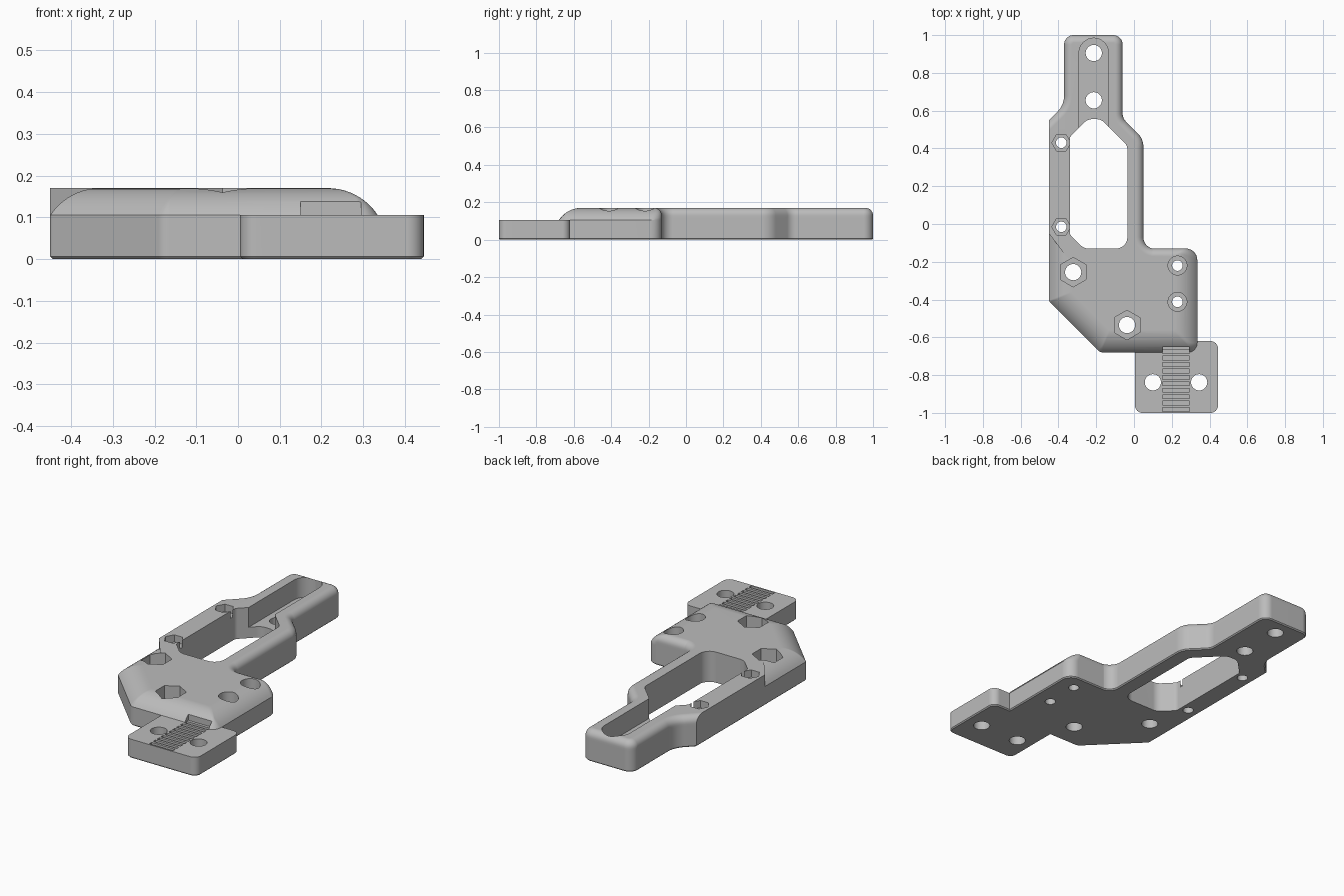
import bpy, bmesh, math
from mathutils import Vector

cube = bpy.data.objects.get("Cube")
if cube:
    bpy.data.objects.remove(cube, do_unlink=True)

TOP, TAB_TOP, CHAMFER = 0.17, 0.105, 0.006
NONE, SMALL, BIG = (0, 0), (0.04, 0.04), (0.143, 0.12)   # round-over radius, width


def inset(z, over, chamfer):
    """How far an edge is pulled in at height z."""
    if z < 0.001:
        return chamfer
    radius, width = over
    if not width:
        return 0
    d = max(0, z - TOP + radius)
    return max(0, width - math.sqrt(max(0, radius ** 2 - d * d)))


def outline(points, z, chamfer, steps=8):
    """Rounded polygon; points are (x, y, corner radius, round-over of next edge)."""
    n = len(points)
    pos = [Vector(p[:2]) for p in points]
    offs = [inset(z, p[3], chamfer) for p in points]
    dirs = [(pos[(i + 1) % n] - pos[i]).normalized() for i in range(n)]
    result = []
    for i in range(n):
        a, b = dirs[i - 1], dirs[i]
        cross = a.x * b.y - a.y * b.x
        # Corner where the two offset edges meet
        c = pos[i] + (b * offs[i - 1] - a * offs[i]) / cross * -1
        c = pos[i] + (a * -offs[i] + b * offs[i - 1]) / cross if cross else c
        r = points[i][2]
        if not r:
            result.append(c)
            continue
        mean = (offs[i - 1] + offs[i]) / 2
        r = max(r - mean, 0.012) if cross > 0 else r + mean
        turn = math.atan2(cross, a.dot(b))
        start = c - a * r * math.tan(abs(turn) / 2)
        side = math.copysign(1, turn)
        centre = start + Vector((-a.y, a.x)) * r * side
        arm = start - centre
        for k in range(steps + 1):
            t = turn * k / steps
            result.append(centre + Vector((arm.x * math.cos(t) - arm.y * math.sin(t),
                                           arm.x * math.sin(t) + arm.y * math.cos(t))))
    return result


def loft(name, points, levels, chamfer=0.0):
    """Stack the outline at each level and skin it."""
    bm = bmesh.new()
    rings = [[bm.verts.new((p.x, p.y, z)) for p in outline(points, z, chamfer)] for z in levels]
    m = len(rings[0])
    for low, high in zip(rings, rings[1:]):
        for i in range(m):
            j = (i + 1) % m
            bm.faces.new((low[i], low[j], high[j], high[i]))
    bm.faces.new(rings[0][::-1])
    bm.faces.new(rings[-1])
    bmesh.ops.recalc_face_normals(bm, faces=bm.faces)
    mesh = bpy.data.meshes.new(name)
    bm.to_mesh(mesh)
    bm.free()
    ob = bpy.data.objects.new(name, mesh)
    bpy.context.collection.objects.link(ob)
    return ob


def combine(target, other, operation):
    mod = target.modifiers.new("combine", "BOOLEAN")
    mod.solver, mod.operation, mod.object = "EXACT", operation, other
    bpy.context.view_layer.objects.active = target
    bpy.ops.object.modifier_apply(modifier=mod.name)
    bpy.data.objects.remove(other, do_unlink=True)


def plain(corners):
    return [(x, y, r, NONE) for x, y, r in corners]


def ring(x, y, radius, sides, turn=0.0):
    angles = [turn + math.tau * k / sides for k in range(sides)]
    return plain([(x + radius * math.cos(a), y + radius * math.sin(a), 0) for a in angles])


def box(x0, x1, y0, y1):
    return plain([(x0, y0, 0), (x1, y0, 0), (x1, y1, 0), (x0, y1, 0)])


# Heights of the layers, denser through the round-over
levels = [0, CHAMFER, TAB_TOP]
levels += [TOP - 0.065 * (1 - k / 10) ** 2 for k in range(1, 11)]

# Wide body with a large round-over
body = loft("mounting_plate", [
    (-0.45, 0.0, 0, BIG), (-0.45, -0.41, 0.02, BIG), (-0.18, -0.68, 0.04, BIG),
    (0.335, -0.68, 0.05, BIG), (0.335, -0.13, 0.06, SMALL), (-0.30, -0.13, 0, NONE),
], levels, CHAMFER)

# Long arm with its side rail
arm = loft("arm", [
    (-0.45, 0.55, 0, NONE), (-0.45, -0.05, 0, NONE), (-0.36, -0.17, 0, NONE),
    (-0.30, -0.22, 0, NONE), (0.2, -0.22, 0, NONE), (0.2, -0.131, 0, SMALL),
    (0.05, -0.131, 0.06, SMALL), (0.05, 0.45, 0.1, SMALL), (-0.06, 0.56, 0.06, SMALL),
    (-0.06, 1.0, 0.05, SMALL), (-0.37, 1.0, 0.05, SMALL), (-0.37, 0.63, 0.12, SMALL),
], levels, CHAMFER)
combine(body, arm, "UNION")

# Low clamp tab
tab = loft("tab", plain([(0.005, -1, 0.04), (0.445, -1, 0.04), (0.445, -0.62, 0.04),
                         (0.005, -0.62, 0)]), [0, CHAMFER, TAB_TOP], CHAMFER)
combine(body, tab, "UNION")


def cut(points, z0=-0.1, z1=0.3):
    combine(body, loft("cutter", points, [z0, z1]), "DIFFERENCE")


# Window through the arm
cut(plain([(-0.34, 0.46, 0.03), (-0.34, -0.055, 0.03), (-0.265, -0.13, 0.06),
           (-0.035, -0.13, 0.06), (-0.035, 0.415, 0.05), (-0.175, 0.555, 0.06),
           (-0.245, 0.555, 0.06)]))

# Recessed slot in the arm
cut(plain([(-0.291, 0.4, 0), (-0.135, 0.4, 0), (-0.135, 0.984, 0.0779),
           (-0.291, 0.984, 0.0779)]), 0.06)

# Screw holes: x, y, hole radius, pocket radius, pocket sides, pocket turn, pocket floor
flat = math.pi / 6
for x, y, hole, pocket, sides, turn, floor in [
    (-0.213, 0.905, 0.043, 0, 0, 0, 0), (-0.213, 0.655, 0.043, 0, 0, 0, 0),
    (0.1, -0.838, 0.043, 0, 0, 0, 0), (0.345, -0.838, 0.043, 0, 0, 0, 0),
    (-0.385, 0.43, 0.028, 0.05, 6, 0, 0.13), (-0.385, -0.015, 0.028, 0.05, 6, 0, 0.13),
    (-0.322, -0.255, 0.043, 0.078, 6, flat, 0.09), (-0.037, -0.535, 0.043, 0.078, 6, flat, 0.09),
    (0.23, -0.22, 0.028, 0.05, 32, 0, 0.11), (0.23, -0.412, 0.028, 0.05, 32, 0, 0.11),
]:
    cut(ring(x, y, hole, 32))
    if pocket:
        cut(ring(x, y, pocket, sides, turn), floor)

# Belt entry notch and toothed strip
cut(box(0.15, 0.295, -0.72, -0.65), TAB_TOP)
for k in range(10):
    y = -0.982 + 0.034 * k
    cut(box(0.15, 0.295, y - 0.01, y + 0.01), 0.09, 0.12)

# One grey material, smooth round-overs and crisp edges
grey = bpy.data.materials.new("light_grey")
grey.use_nodes = True
colour = (0.5, 0.5, 0.5, 1)
grey.diffuse_color = colour
grey.node_tree.nodes["Principled BSDF"].inputs["Base Color"].default_value = colour
body.data.materials.clear()
body.data.materials.append(grey)
for face in body.data.polygons:
    face.material_index = 0
bpy.ops.object.select_all(action="DESELECT")
body.select_set(True)
bpy.context.view_layer.objects.active = body
bpy.ops.object.shade_smooth_by_angle(angle=math.radians(28))
weighted = body.modifiers.new("weighted_normals", "WEIGHTED_NORMAL")
weighted.keep_sharp = True
